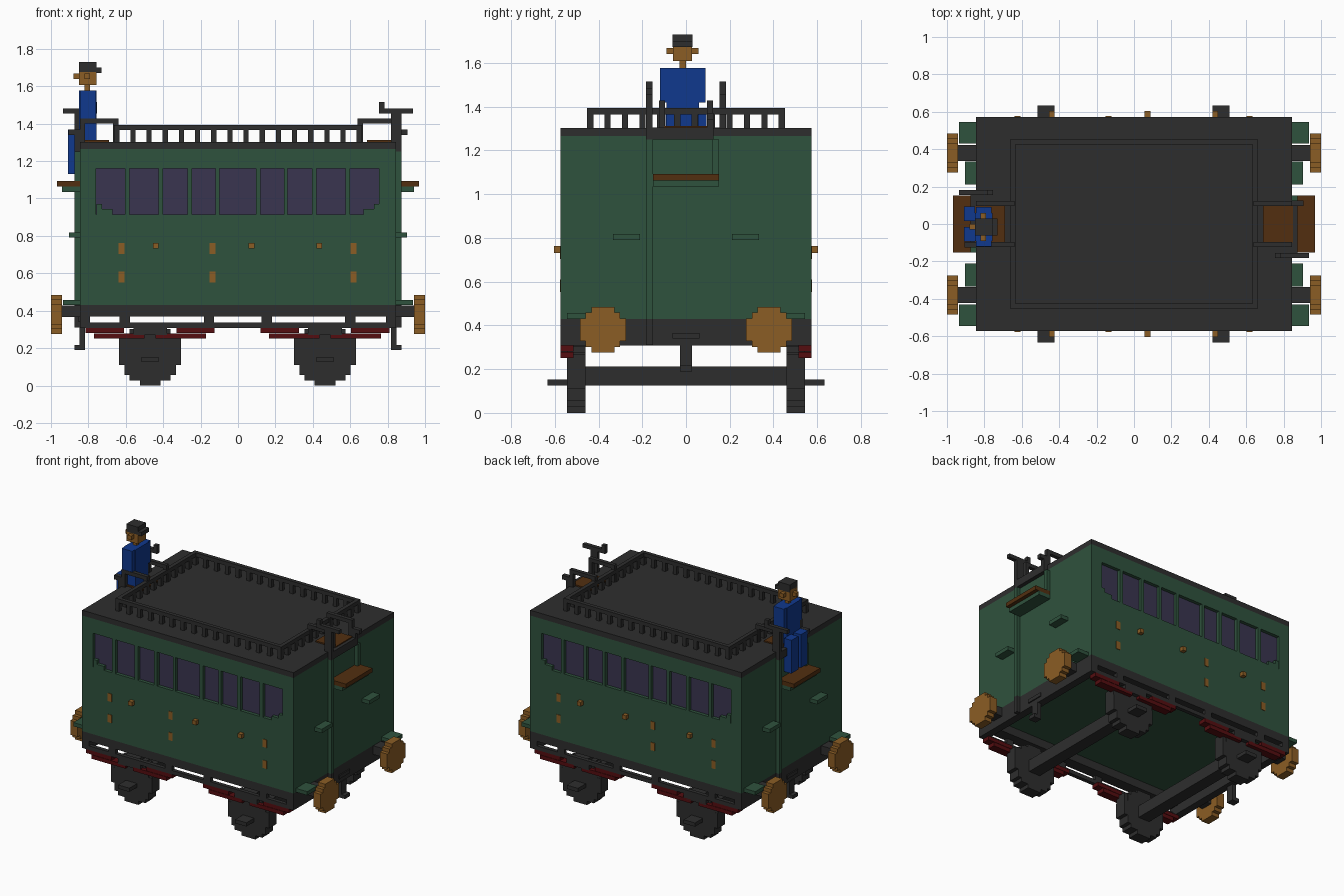
import bpy, bmesh, math

cube = bpy.data.objects.get("Cube")
if cube:
    bpy.data.objects.remove(cube, do_unlink=True)


def make_material(name, rgb):
    m = bpy.data.materials.new(name)
    m.use_nodes = True
    m.diffuse_color = (*rgb, 1)
    m.node_tree.nodes["Principled BSDF"].inputs["Base Color"].default_value = (*rgb, 1)
    return m


GREEN = make_material("coach green", (0.028, 0.085, 0.047))
DARK = make_material("charcoal", (0.027, 0.027, 0.027))
BRASS = make_material("brass", (0.26, 0.11, 0.018))
WOOD = make_material("brown wood", (0.085, 0.028, 0.005))
GLASS = make_material("violet glass", (0.042, 0.036, 0.08))
RED = make_material("dark red", (0.09, 0.004, 0.005))
BLUE = make_material("uniform blue", (0.005, 0.04, 0.27))
U = 0.028  # thickness of one small block


def finish(name, bm, mat):
    bmesh.ops.recalc_face_normals(bm, faces=bm.faces)
    me = bpy.data.meshes.new(name)
    bm.to_mesh(me)
    bm.free()
    me.materials.append(mat)
    ob = bpy.data.objects.new(name, me)
    bpy.context.collection.objects.link(ob)
    return ob


def boxes(name, mat, *ranges, mirror="", turn=False):
    """Boxes as (x0, x1, y0, y1, z0, z1); mirror repeats them over x and/or y,
    turn repeats them half a turn round the middle."""
    bm = bmesh.new()
    signs = [(1, 1)]
    if "x" in mirror:
        signs += [(-a, b) for a, b in signs]
    if "y" in mirror:
        signs += [(a, -b) for a, b in signs]
    if turn:
        signs += [(-1, -1)]
    for x0, x1, y0, y1, z0, z1 in ranges:
        for sx, sy in signs:
            vs = bmesh.ops.create_cube(bm, size=1)["verts"]
            for v in vs:
                v.co.x = sx * ((x0 + x1) / 2 + v.co.x * (x1 - x0))
                v.co.y = sy * ((y0 + y1) / 2 + v.co.y * (y1 - y0))
                v.co.z = (z0 + z1) / 2 + v.co.z * (z1 - z0)
    return finish(name, bm, mat)


def stepped_disc(name, mat, radius, rows, thickness, axis, centre):
    """Blocky disc whose outline climbs in equal steps."""
    step = 2 * radius / rows
    right = []
    for i in range(rows):
        z = -radius + i * step
        half = math.sqrt(radius ** 2 - (z + step / 2) ** 2)
        half = max(step, round(half / step) * step)
        right += [(half, z), (half, z + step)]
    outline = right + [(-a, z) for a, z in reversed(right)]
    clean = [p for i, p in enumerate(outline) if p != outline[i - 1]]
    bm = bmesh.new()
    t = thickness / 2
    to3d = (lambda a, z: (-t, a, z)) if axis == "x" else (lambda a, z: (a, -t, z))
    face = bm.faces.new([bm.verts.new(to3d(a, z)) for a, z in clean])
    ext = bmesh.ops.extrude_face_region(bm, geom=[face])["geom"]
    move = (thickness, 0, 0) if axis == "x" else (0, thickness, 0)
    bmesh.ops.translate(bm, vec=move, verts=[v for v in ext if isinstance(v, bmesh.types.BMVert)])
    ob = finish(name, bm, mat)
    ob.location = centre
    return ob


# Body core, with side walls built round the recessed windows
L, W, FLOOR, EAVES = 0.845, 0.573, 0.43, 1.265
SILL, HEAD = 0.915, 1.16
boxes("body_core", GREEN, (-L, L, -W + U, W - U, FLOOR, EAVES))
windows = [(-0.76, -0.605), (-0.58, -0.425), (-0.4, -0.27), (-0.245, -0.12), (-0.1, 0.095),
           (0.12, 0.245), (0.265, 0.395), (0.42, 0.575), (0.6, 0.755)]
edges = [-L] + [x for w in windows for x in w] + [L]
pillars = [(a, b, W - U, W, SILL, HEAD) for a, b in zip(edges[::2], edges[1::2])]
boxes("side_walls", GREEN, (-L, L, W - U, W, FLOOR, SILL), (-L, L, W - U, W, HEAD, EAVES),
      *pillars, mirror="y")
boxes("window_corners", GREEN,
      *[(0.755 - U * n, 0.756 - U * (n - 1), W - U, W, SILL, SILL + h)
        for n, h in ((1, 2 * U), (2, U), (3, U))], mirror="xy")
boxes("window_glass", GLASS, *[(a, b, W - U, W - U + 0.004, SILL, HEAD) for a, b in windows],
      mirror="y")

# Brass hinges and door knobs
boxes("hinges", BRASS, *[(x - 0.016, x + 0.016, W, W + 0.004, z, z + 0.057)
                         for x in (-0.622, -0.137, 0.617) for z in (0.552, 0.704)], mirror="y")
boxes("door_knobs", BRASS, *[(x - 0.015, x + 0.015, W, W + 0.031, 0.732, 0.762)
                             for x in (-0.44, 0.072, 0.435)], mirror="y")

# Roof and its railing
boxes("roof", DARK, (-L, L, -W, W, EAVES, 1.303))
RX, RY, Z0, Z1 = 0.662, 0.452, 1.3, 1.393
boxes("railing_top", DARK, (-RX, RX, RY - U, RY, Z1 - U, Z1), (RX - U, RX, -RY, RY, Z1 - U, Z1),
      mirror="xy")
posts = []
for i in range(16):
    x = -RX + (2 * RX - U) * i / 15
    posts += [(x, x + U, s - U / 2, s + U / 2, Z0, Z1) for s in (RY - U / 2, U / 2 - RY)]
for i in range(1, 11):
    y = -RY + (2 * RY - U) * i / 11
    posts += [(s - U / 2, s + U / 2, y, y + U, Z0, Z1) for s in (RX - U / 2, U / 2 - RX)]
boxes("railing_posts", DARK, *posts)

# Crew seats, footboards and hand rails at both ends
boxes("crew_seats", WOOD, (0.69, L + 0.005, -0.1, 0.095, 1.29, 1.312), mirror="x")
boxes("footboards", WOOD, (L, 0.968, -0.152, 0.152, 1.063, 1.093), mirror="x")
boxes("footboard_supports", GREEN, (L, 0.94, -0.152, 0.152, 1.035, 1.063), mirror="x")
boxes("seat_rails", DARK, (0.64, L, 0.095, 0.123, 1.4, 1.427), (L - U, L, 0.095, 0.123, 1.3, 1.4),
      (0.64, 0.64 + U, 0.095, 0.123, 1.3, 1.4), mirror="xy")
boxes("seat_brackets", DARK, (L, L + U, -0.18, 0.125, 1.25, 1.305),
      (L, L + U, 0.095, 0.125, 1.3, 1.345), (L, 0.905, 0.095, 0.125, 1.34, 1.37), turn=True)

# Brake column and handle, one at each end
boxes("brake_pipes", GREEN, (L, L + U, -0.182, -0.152, FLOOR, 1.25),
      (L, L + U, 0.122, 0.152, 1.063, 1.25), turn=True)
boxes("brake_handles", DARK, (L - U, L + U, -0.182, -0.154, 1.25, 1.48),
      (0.755, 0.935, -0.182, -0.154, 1.455, 1.482), (0.755, 0.783, -0.182, -0.154, 1.48, 1.515),
      (L, L + U, -0.182, -0.152, 0.31, FLOOR), turn=True)

# End steps
boxes("upper_steps", GREEN, (L, 0.903, 0.21, 0.333, 0.79, 0.818), mirror="xy")
boxes("lower_steps", GREEN, (L, 0.935, 0.43, 0.545, FLOOR, 0.457), mirror="xy")

# Underframe
boxes("sole_bars", DARK, (-L, L, 0.49, W, 0.37, FLOOR), mirror="y")
boxes("end_beams", DARK, (0.79, L, -W, W, 0.308, FLOOR), mirror="x")
boxes("truss_bars", DARK, (-0.79, 0.79, W - U, W, 0.308, 0.337),
      *[(x - U, x + U, W - U, W, 0.337, 0.37) for x in (-0.605, -0.155, 0.153, 0.6)], mirror="y")
boxes("couplings", DARK, (0.818, L + 0.003, -U, U, 0.19, 0.31), (0.818, 0.875, -U, U, 0.19, 0.216),
      (L, L + 0.008, -0.062, 0.062, 0.34, 0.366), mirror="x")

# Buffers
for sx in (-1, 1):
    for sy in (-1, 1):
        stepped_disc("buffer_head", BRASS, 0.105, 8, 0.058, "x", (sx * 0.971, sy * 0.38, 0.38))
boxes("buffer_shafts", DARK, (L, 0.945, 0.337, 0.423, 0.365, 0.428), mirror="xy")

# Wheels, axles and springs
for cx in (-0.47, 0.465):
    for sy in (-1, 1):
        stepped_disc("wheel", DARK, 0.165, 12, 0.085, "y", (cx, sy * 0.502, 0.165))
    boxes("axle", DARK, (cx - 0.045, cx + 0.045, -0.46, 0.46, 0.125, 0.212))
    boxes("axle_guards", DARK, (cx - 0.165, cx + 0.165, 0.46, 0.543, 0.165, 0.27),
          (cx - 0.09, cx + 0.09, 0.46, W, 0.27, 0.31),
          (cx - 0.045, cx + 0.045, 0.54, 0.633, 0.125, 0.152), mirror="y")
    springs = []
    for s in (-1, 1):
        for near, far, z in ((0.14, 0.345, 0.28), (0.03, 0.3, 0.25)):
            a, b = sorted((cx + s * near, cx + s * far))
            springs.append((a, b, 0.515, W, z, z + 0.028))
    boxes("leaf_springs", RED, *springs, mirror="y")

# Seated guard on the end of the roof
boxes("guard_torso", BLUE, (-0.85, -0.757, -0.09, 0.06, 1.312, 1.577))
boxes("guard_arms", BLUE, (-0.845, -0.762, -0.12, -0.09, 1.42, 1.577),
      (-0.845, -0.762, 0.06, 0.09, 1.42, 1.577))
boxes("guard_legs", BLUE, (-0.908, -0.85, -0.093, -0.015, 1.13, 1.37),
      (-0.908, -0.85, 0.015, 0.093, 1.13, 1.37))
boxes("guard_head", BRASS, (-0.85, -0.757, -0.06, 0.028, 1.608, 1.69),
      (-0.88, -0.85, -0.03, 0, 1.64, 1.668), (-0.82, -0.79, -0.09, 0.058, 1.64, 1.668),
      (-0.82, -0.79, -0.03, 0, 1.57, 1.61))
boxes("guard_cap", DARK, (-0.85, -0.757, -0.061, 0.029, 1.675, 1.73),
      (-0.76, -0.73, -0.061, 0.029, 1.672, 1.7))
